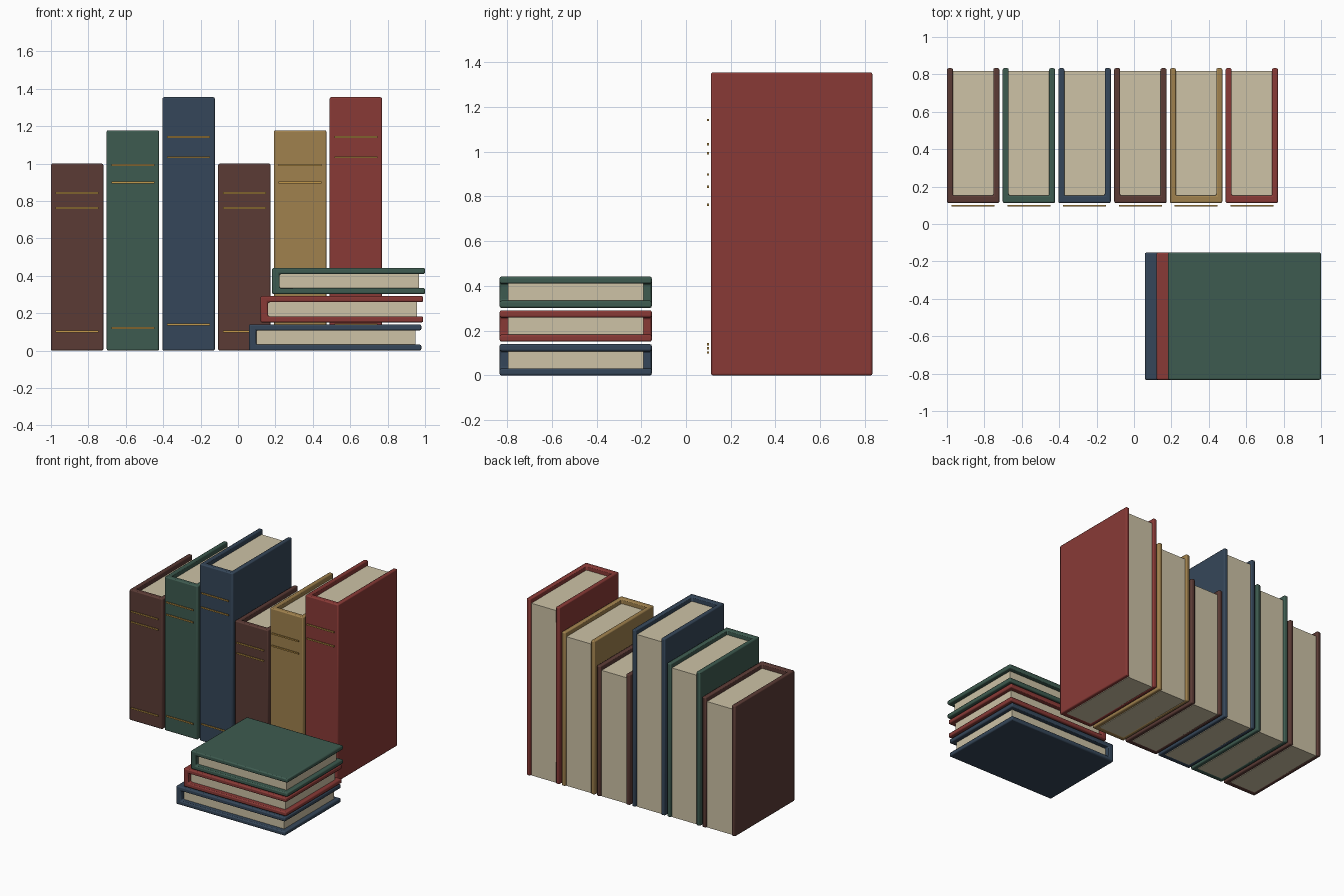
import bpy
import bmesh
from mathutils import Matrix, Vector

if "Cube" in bpy.data.objects:
    bpy.data.objects.remove(bpy.data.objects["Cube"], do_unlink=True)

COLOURS = {
    "brown": (0.105, 0.044, 0.036),
    "green": (0.048, 0.105, 0.08),
    "blue": (0.036, 0.062, 0.1),
    "ochre": (0.35, 0.22, 0.075),
    "red": (0.25, 0.042, 0.037),
    "paper": (0.61, 0.54, 0.38),
    "gold": (0.55, 0.32, 0.07),
}
MATERIALS = {}
for colour, rgb in COLOURS.items():
    mat = bpy.data.materials.new(colour)
    mat.use_nodes = True
    mat.diffuse_color = (*rgb, 1)
    bsdf = next(n for n in mat.node_tree.nodes if n.type == 'BSDF_PRINCIPLED')
    bsdf.inputs["Base Color"].default_value = (*rgb, 1)
    bsdf.inputs["Roughness"].default_value = 0.8
    MATERIALS[colour] = mat

BOARD = 0.032   # cover board thickness
SPINE = 0.04    # spine thickness


def prism(name, outline, bottom, top, colour, place, bevel=0):
    """Extrude an outline in local XY from bottom to top."""
    bm = bmesh.new()
    face = bm.faces.new([bm.verts.new((x, y, bottom)) for x, y in outline])
    result = bmesh.ops.extrude_face_region(bm, geom=[face])
    verts = [v for v in result["geom"] if isinstance(v, bmesh.types.BMVert)]
    bmesh.ops.translate(bm, verts=verts, vec=Vector((0, 0, top - bottom)))
    bmesh.ops.recalc_face_normals(bm, faces=bm.faces)
    mesh = bpy.data.meshes.new(name)
    bm.to_mesh(mesh)
    bm.free()
    mesh.materials.append(MATERIALS[colour])
    obj = bpy.data.objects.new(name, mesh)
    bpy.context.collection.objects.link(obj)
    obj.matrix_world = place
    if bevel:
        mod = obj.modifiers.new("soft_edges", 'BEVEL')
        mod.width = bevel
        mod.segments = 2
        bpy.ops.object.select_all(action='DESELECT')
        obj.select_set(True)
        bpy.context.view_layer.objects.active = obj
        bpy.ops.object.shade_smooth_by_angle()
    return obj


def rectangle(x0, x1, y0, y1):
    return [(x0, y0), (x1, y0), (x1, y1), (x0, y1)]


def book(name, thick, depth, height, colour, place, fore_gap, foot_gap, head_gap):
    """U-shaped cover with the spine at local y = 0, and a page block inside."""
    cover = [(0, 0), (thick, 0), (thick, depth), (thick - BOARD, depth),
             (thick - BOARD, SPINE), (BOARD, SPINE), (BOARD, depth), (0, depth)]
    prism(name + "_cover", cover, 0, height, colour, place, bevel=0.008)
    pages = rectangle(BOARD, thick - BOARD, SPINE, depth - fore_gap)
    prism(name + "_pages", pages, foot_gap, height - head_gap, "paper", place)


# Standing row, with three gold bands on each spine
THICK, FRONT = 0.28, 0.112
HEIGHTS = (1.0, 1.178, 1.355)
for i, colour in enumerate(("brown", "green", "blue", "brown", "ochre", "red")):
    name = f"standing_book_{i + 1}"
    height = HEIGHTS[i % 3]
    place = Matrix.Translation((-1 + i * 0.298, FRONT, 0))
    book(name, THICK, 0.833 - FRONT, height, colour, place, 0.015, 0, 0.036)
    for j, level in enumerate((0.103, 0.763, 0.843)):
        z = level * height
        band = rectangle(0.025, THICK - 0.025, -0.018, -0.01)
        prism(f"{name}_band_{j + 1}", band, z - 0.005, z + 0.005, "gold", place)

# Lying stack: local thickness points up, spine faces the model's right
LYING = Matrix(((0, 1, 0, 0), (0, 0, 1, 0), (1, 0, 0, 0), (0, 0, 0, 1)))
STACK = (("blue", 0.058, 0.98), ("red", 0.12, 0.99), ("green", 0.182, 1.0))
for i, (colour, x0, x1) in enumerate(STACK):
    place = Matrix.Translation((x0, -0.833, i * 0.151)) @ LYING
    book(f"stacked_book_{i + 1}", 0.14, x1 - x0, 0.68, colour, place,
         0.032, 0.038, 0.038)
